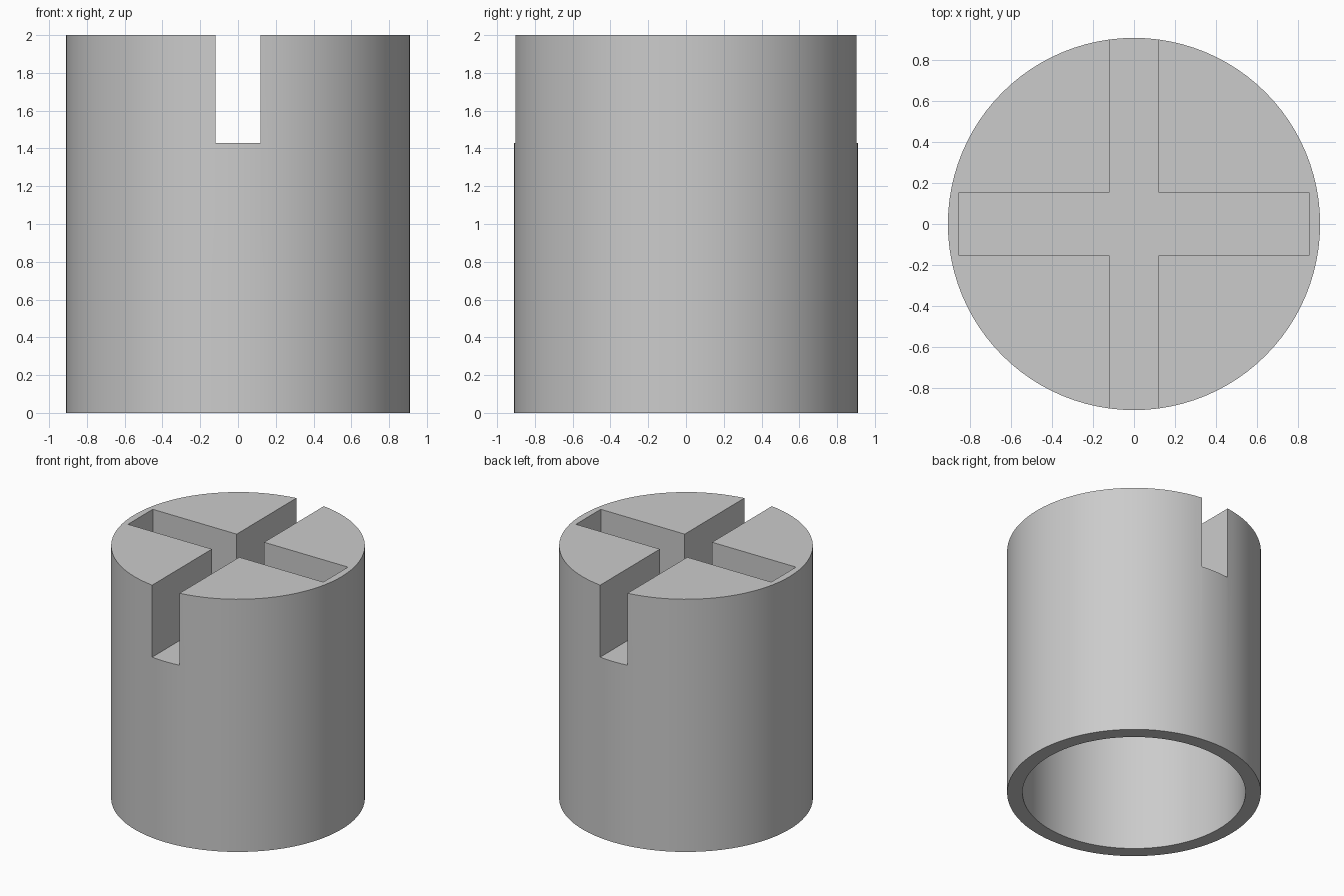
import bpy
import math

HEIGHT, RADIUS = 2.0, 0.91
BORE_RADIUS, BORE_TOP = 0.80, 1.14
SLOT_FLOOR = 1.43

default = bpy.data.objects.get("Cube")
if default:
    bpy.data.objects.remove(default, do_unlink=True)

grey = bpy.data.materials.new("plain grey")
grey.use_nodes = True
colour = (0.6, 0.6, 0.6, 1)
grey.diffuse_color = colour
grey.node_tree.nodes["Principled BSDF"].inputs["Base Color"].default_value = colour


def cylinder(name, radius, bottom, top):
    bpy.ops.mesh.primitive_cylinder_add(
        vertices=96, radius=radius, depth=top - bottom, location=(0, 0, (bottom + top) / 2))
    obj = bpy.context.object
    obj.name = name
    obj.data.materials.append(grey)
    return obj


def slot_block(name, width, length):
    bottom, top = SLOT_FLOOR, HEIGHT + 0.2
    bpy.ops.mesh.primitive_cube_add(size=1, location=(0, 0, (bottom + top) / 2))
    obj = bpy.context.object
    obj.name = name
    obj.scale = (width, length, top - bottom)
    obj.data.materials.append(grey)
    return obj


# Round body
body = cylinder("slotted_cap", RADIUS, 0, HEIGHT)

# Hollow underside, open slot front to back, closed slot side to side
cutters = [
    cylinder("bore_cutter", BORE_RADIUS, -0.2, BORE_TOP),
    slot_block("open_slot_cutter", 0.24, 2.4),
    slot_block("closed_slot_cutter", 1.71, 0.31),
]
bpy.context.view_layer.update()
for cutter in cutters:
    cutter.hide_render = True
    cut = body.modifiers.new(cutter.name, "BOOLEAN")
    cut.operation = "DIFFERENCE"
    cut.solver = "EXACT"
    cut.object = cutter

# Apply the cuts and drop the helpers
bpy.ops.object.select_all(action="DESELECT")
body.select_set(True)
bpy.context.view_layer.objects.active = body
for cutter in cutters:
    bpy.ops.object.modifier_apply(modifier=cutter.name)
    bpy.data.objects.remove(cutter, do_unlink=True)

bpy.ops.object.shade_smooth_by_angle(angle=math.radians(30))
